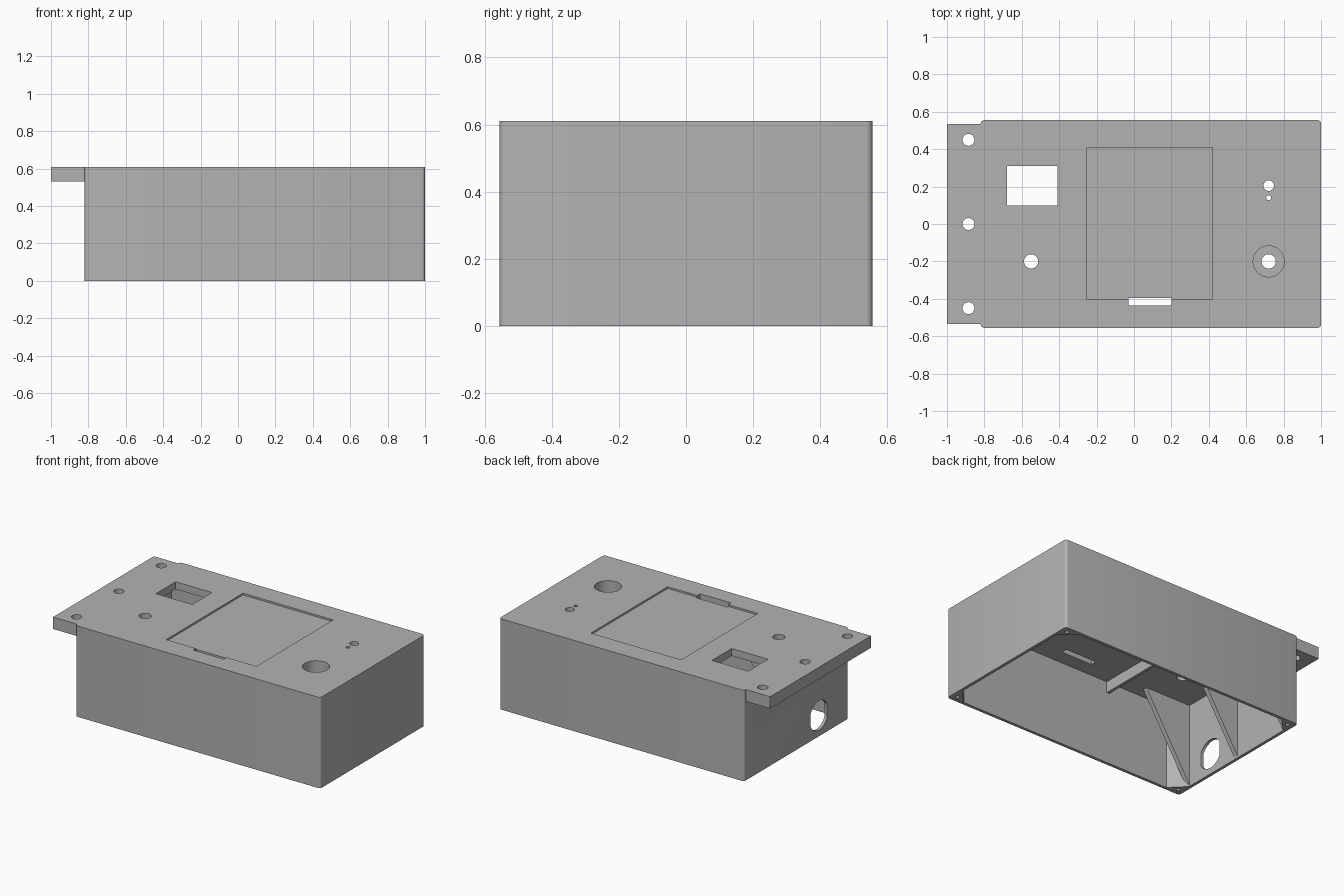
import bpy, bmesh, math
from mathutils import Matrix

default = bpy.data.objects.get("Cube")
if default:
    bpy.data.objects.remove(default, do_unlink=True)

grey = bpy.data.materials.new("plain_grey")
grey.use_nodes = True
grey.diffuse_color = (0.45, 0.45, 0.45, 1)
grey.node_tree.nodes["Principled BSDF"].inputs["Base Color"].default_value = grey.diffuse_color

X0, X1, Y, TOP, WALL, CEIL = -0.82, 1.0, 0.555, 0.61, 0.02, 0.56


def finish(name, bm):
    bmesh.ops.recalc_face_normals(bm, faces=bm.faces)
    mesh = bpy.data.meshes.new(name)
    bm.to_mesh(mesh)
    bm.free()
    mesh.materials.append(grey)
    obj = bpy.data.objects.new(name, mesh)
    bpy.context.collection.objects.link(obj)
    return obj


def box(name, x, y, z, radius=0):
    bm = bmesh.new()
    bmesh.ops.create_cube(bm, size=1)
    for v in bm.verts:
        for i, (lo, hi) in enumerate((x, y, z)):
            v.co[i] = lo if v.co[i] < 0 else hi
    if radius:
        edges = [e for e in bm.edges if abs(e.verts[0].co.z - e.verts[1].co.z) > 0.01]
        bmesh.ops.bevel(bm, geom=edges, offset=radius, segments=4, profile=0.5, affect='EDGES')
    return finish(name, bm)


def cylinder(name, x, y, r, z0, z1, sides=32):
    bm = bmesh.new()
    bmesh.ops.create_cone(bm, cap_ends=True, segments=sides, radius1=r, radius2=r, depth=z1 - z0,
                          matrix=Matrix.Translation((x, y, (z0 + z1) / 2)))
    return finish(name, bm)


def prism(name, points, offset):
    """Extrude a flat outline along an offset vector."""
    bm = bmesh.new()
    face = bm.faces.new([bm.verts.new(p) for p in points])
    new = bmesh.ops.extrude_face_region(bm, geom=[face])["geom"]
    bmesh.ops.translate(bm, vec=offset, verts=[g for g in new if isinstance(g, bmesh.types.BMVert)])
    return finish(name, bm)


def combine(tool, *targets, operation='DIFFERENCE'):
    """Apply a boolean to every target, then remove the tool."""
    for target in targets:
        mod = target.modifiers.new("boolean", 'BOOLEAN')
        mod.operation, mod.solver, mod.object = operation, 'EXACT', tool
        bpy.context.view_layer.update()
        graph = bpy.context.evaluated_depsgraph_get()
        mesh = bpy.data.meshes.new_from_object(target.evaluated_get(graph))
        target.modifiers.clear()
        target.data = mesh
    bpy.data.objects.remove(tool, do_unlink=True)


# Housing with mounting flange, hollow and open underneath
housing = box("housing", (X0, X1), (-Y, Y), (0, TOP), 0.018)
flange = box("flange", (-1, X0 + 0.01), (-0.535, 0.535), (0.53, TOP))
combine(flange, housing, operation='UNION')
combine(box("cavity", (X0 + WALL, X1 - WALL), (WALL - Y, Y - WALL), (-0.1, CEIL)), housing)

# Boss below the deep round recess
boss = cylinder("button_boss", 0.72, -0.2, 0.105, 0.44, CEIL + 0.005)

# Shallow lid recess, display window and clip slot
combine(box("lid_recess", (-0.25, 0.42), (-0.405, 0.41), (TOP - 0.012, 0.7)), housing)
combine(box("window", (-0.68, -0.41), (0.1, 0.31), (0.4, 0.7)), housing)
combine(box("clip_slot", (-0.03, 0.2), (-0.435, -0.395), (0.5, 0.7)), housing)

# Round holes through flange and top
for y in (-0.45, 0, 0.45):
    combine(cylinder("bolt_hole", -0.885, y, 0.032, 0.4, 0.7), housing)
for x, y, r in ((-0.55, -0.2, 0.038), (0.72, 0.205, 0.028), (0.72, 0.14, 0.013)):
    combine(cylinder("top_hole", x, y, r, 0.5, 0.7), housing)
combine(cylinder("button_recess", 0.72, -0.2, 0.083, 0.48, 0.7, 48), housing, boss)
combine(cylinder("button_hole", 0.72, -0.2, 0.038, 0.4, 0.7), boss)

# Cable opening in the end wall, round with flat sides
outline = []
for i in range(40):
    a = math.tau * i / 40
    outline.append((X0 - 0.05, -0.24 + max(-0.088, min(0.088, 0.098 * math.cos(a))),
                    0.14 + 0.098 * math.sin(a)))
combine(prism("cable_opening", outline, (0.12, 0, 0)), housing)

# Triangular gussets bracing the end wall
wall_x = X0 + WALL - 0.005
for side, y in (("right", -0.45), ("middle", 0), ("left", 0.45)):
    prism("gusset_" + side, [(wall_x, y - 0.015, 0.002), (wall_x, y - 0.015, CEIL + 0.005),
                             (-0.46, y - 0.015, CEIL + 0.005)], (0, 0.03, 0))

# Corner screw posts
for sx, cx in ((1, X0 + WALL - 0.005), (-1, X1 - WALL + 0.005)):
    for sy in (1, -1):
        cy = -sy * (Y - WALL + 0.005)
        post = prism("corner_post", [(cx, cy, 0.001), (cx + sx * 0.105, cy, 0.001),
                                     (cx, cy + sy * 0.105, 0.001)], (0, 0, CEIL))
        combine(cylinder("screw_hole", cx + sx * 0.03, cy + sy * 0.03, 0.012, -0.1, 0.2, 16), post)

# Stiffening rib across the ceiling
box("ceiling_rib", (-0.255, -0.235), (WALL - Y - 0.005, Y - WALL + 0.005), (0.485, CEIL + 0.005))

# Smooth the curved walls and keep the edges sharp
for obj in bpy.context.view_layer.objects:
    if obj.type == 'MESH' and obj.data.materials and obj.data.materials[0] == grey:
        obj.select_set(True)
        bpy.context.view_layer.objects.active = obj
bpy.ops.object.shade_smooth_by_angle(angle=math.radians(30))
